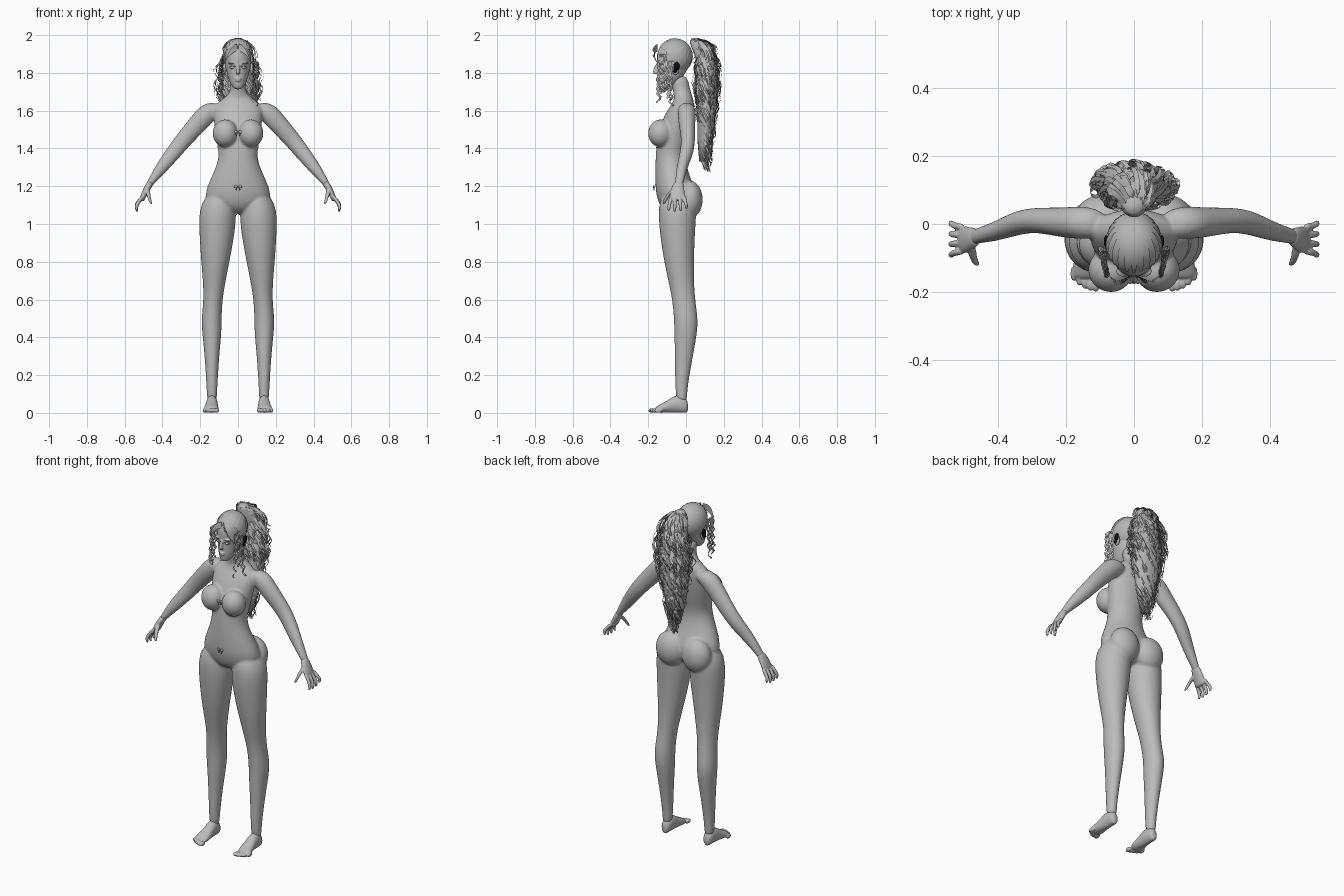
import bpy, bmesh, math, random
from mathutils import Vector, Matrix

random.seed(4)
cube = bpy.data.objects.get("Cube")
if cube:
    bpy.data.objects.remove(cube)


def material(name, value):
    m = bpy.data.materials.new(name)
    m.use_nodes = True
    m.diffuse_color = (value, value, value, 1)
    m.node_tree.nodes["Principled BSDF"].inputs["Base Color"].default_value = m.diffuse_color
    return m


SKIN = material("body grey", 0.5)
HAIR = material("hair grey", 0.46)
BLACK = material("ear black", 0.004)
X, Y, Z = Vector((1, 0, 0)), Vector((0, 1, 0)), Vector((0, 0, 1))


def sweep(bm, rows, axis, side, sides=16):
    """Closed tube of ellipses; a row is x, y, z, radius along side, other radius."""
    v = axis.normalized().cross(side)
    rings = []
    for x, y, z, a, b in rows:
        turns = [math.tau * i / sides for i in range(sides)]
        rings.append([bm.verts.new(Vector((x, y, z)) + side * a * math.cos(t) + v * b * math.sin(t))
                      for t in turns])
    for low, high in zip(rings, rings[1:]):
        for i in range(sides):
            j = (i + 1) % sides
            bm.faces.new((low[i], low[j], high[j], high[i]))
    bm.faces.new(rings[0])
    bm.faces.new(rings[-1])


def stack(bm, rows, cx=0):
    """Upright loft; a row is height, half width, front y, back y, optional x offset."""
    sweep(bm, [(cx + (r[4] if len(r) > 4 else 0), (r[2] + r[3]) / 2, r[0], r[1], (r[3] - r[2]) / 2)
               for r in rows], Z, X)


def ball(bm, center, radii):
    bmesh.ops.create_uvsphere(bm, u_segments=20, v_segments=12, radius=1,
                              matrix=Matrix.Translation(center) @ Matrix.Diagonal((*radii, 1)))


def finish(name, bm, mat, voxel=0, smooth=4, closed=True):
    if closed:
        bmesh.ops.recalc_face_normals(bm, faces=bm.faces[:])
    for f in bm.faces:
        f.smooth = True
    mesh = bpy.data.meshes.new(name)
    bm.to_mesh(mesh)
    bm.free()
    mesh.materials.append(mat)
    ob = bpy.data.objects.new(name, mesh)
    bpy.context.collection.objects.link(ob)
    if voxel:
        ob.modifiers.new("round", "SUBSURF").levels = 2
        ob.modifiers["round"].render_levels = 2
        remesh = ob.modifiers.new("blend", "REMESH")
        remesh.mode, remesh.voxel_size, remesh.use_smooth_shade = "VOXEL", voxel, True
        relax = ob.modifiers.new("relax", "SMOOTH")
        relax.factor, relax.iterations = 0.5, smooth
    return ob


# Torso, neck, legs and arms, blended into one skin
bm = bmesh.new()
stack(bm, [(1.05, .09, -.11, .02), (1.12, .185, -.155, .06), (1.2, .168, -.165, .045),
           (1.28, .127, -.165, .01), (1.36, .1, -.162, 0), (1.42, .113, -.158, .015),
           (1.5, .125, -.145, .035), (1.58, .135, -.115, .045), (1.63, .13, -.08, .045),
           (1.66, .085, -.062, .04), (1.69, .046, -.068, .03), (1.73, .04, -.075, .018),
           (1.79, .04, -.09, .01)])
arm = [(.09, 0, 1.625, .04, .035), (.15, .005, 1.6, .05, .056), (.2, .003, 1.545, .046, .053),
       (.285, .013, 1.45, .037, .046), (.34, .005, 1.38, .037, .042), (.4, -.02, 1.305, .03, .035),
       (.46, -.035, 1.225, .024, .02), (.48, -.04, 1.19, .022, .015)]
leg = [(.05, .027, -.05, .008), (.12, .028, -.058, .005), (.3, .039, -.06, .038),
       (.42, .052, -.063, .06), (.5, .055, -.065, .066, .003), (.62, .049, -.075, .045, -.008),
       (.8, .077, -.12, .042, -.018), (1, .102, -.147, .052, -.03), (1.1, .096, -.147, .06, -.03),
       (1.18, .06, -.12, .04, -.05)]
for s in (1, -1):
    stack(bm, [(*r[:4], s * (r[4] if len(r) > 4 else 0)) for r in leg], s * .138)
    sweep(bm, [(s * r[0], *r[1:]) for r in arm], Vector((.65 * s, 0, -.75)), Y)
    ball(bm, (s * .068, -.135, 1.48), (.068, .067, .074))
    ball(bm, (s * .085, .02, 1.13), (.09, .07, .1))
body = finish("body", bm, SKIN, .007, 6)

# Hands and feet
for s, label in ((1, "left"), (-1, "right")):
    bm = bmesh.new()
    down = Vector((.35 * s, 0, -.94))
    sweep(bm, [(s * .458, -.037, 1.23, .024, .019), (s * .483, -.045, 1.185, .037, .018),
               (s * .505, -.047, 1.14, .042, .015), (s * .51, -.047, 1.12, .034, .011)], down, Y)
    for i in range(4):
        y = -.082 + .025 * i
        drop = (.004, 0, .003, .014)[i]
        spread = y + .25 * (y + .045)
        sweep(bm, [(s * .502, y, 1.15, .01, .011), (s * .525, y, 1.12, .0105, .011),
                   (s * .54, spread, 1.092 + drop, .0095, .01),
                   (s * .535, spread, 1.062 + drop, .008, .008)], down, Y, 10)
    sweep(bm, [(s * .478, -.06, 1.19, .014, .015), (s * .475, -.092, 1.155, .013, .013),
               (s * .467, -.11, 1.128, .011, .011), (s * .46, -.12, 1.103, .008, .008)], down, Y, 10)
    finish(label + "_hand", bm, SKIN, .004, 2)

    bm = bmesh.new()
    sweep(bm, [(s * x, y, z, a, z) for x, y, z, a in
               ((.138, .012, .03, .018), (.138, -.01, .044, .029), (.138, -.05, .05, .031),
                (.139, -.09, .036, .034), (.142, -.13, .024, .04), (.144, -.165, .016, .04))], -Y, X)
    for i in range(5):
        ball(bm, (s * (.112 + .0165 * i), -.178 + .004 * i * i * .5, .0125),
             (.012 if i == 0 else .009, .022, .0125))
    finish(label + "_foot", bm, SKIN, .004, 2)

# Head with nose, brow, lips and ears
bm = bmesh.new()
stack(bm, [(1.712, .018, -.145, -.1), (1.732, .036, -.153, -.06), (1.77, .053, -.155, -.02),
           (1.81, .062, -.154, .005), (1.85, .069, -.156, .018), (1.89, .072, -.158, .022),
           (1.93, .066, -.147, .018), (1.96, .045, -.115, 0), (1.973, .02, -.08, -.03)])
sweep(bm, [(0, -.15, 1.85, .008, .01), (0, -.158, 1.825, .008, .012),
           (0, -.164, 1.802, .012, .014), (0, -.158, 1.793, .012, .01)], -Z, X)
ball(bm, (0, -.151, 1.769), (.019, .01, .005))
ball(bm, (0, -.151, 1.76), (.016, .01, .006))
for s in (1, -1):
    ball(bm, (s * .03, -.139, 1.852), (.024, .017, .006))
    ball(bm, (s * .073, -.055, 1.82), (.009, .02, .032))
finish("head", bm, SKIN, .0035, 2)

# Eyes, lids and ear pieces
for s, label in ((1, "left"), (-1, "right")):
    bm = bmesh.new()
    ball(bm, (s * .029, -.138, 1.829), (.016, .013, .008))
    finish(label + "_eye", bm, SKIN)
    bm = bmesh.new()
    sweep(bm, [(s * (.013 + .008 * i), -.151 + .0025 * i, 1.832 + .006 * math.sin(i * .8),
                .003, .0025) for i in range(5)], X, Y, 8)
    finish(label + "_upper_lid", bm, SKIN)
    bm = bmesh.new()
    ball(bm, (s * .082, -.05, 1.835), (.007, .017, .022))
    ball(bm, (s * .082, -.058, 1.81), (.006, .01, .012))
    finish(label + "_ear_piece", bm, BLACK)


# Underwear hems, as thin bands laid on the skin
def band(name, center, rx, ry, tilt=0):
    bm = bmesh.new()
    n = 64
    rings = [[bm.verts.new(Vector(center) + Vector((rx * math.cos(t), ry * math.sin(t),
              tilt * math.cos(t) + h))) for t in (math.tau * i / n for i in range(n))]
             for h in (-.003, .003)]
    for i in range(n):
        j = (i + 1) % n
        bm.faces.new((rings[0][i], rings[0][j], rings[1][j], rings[1][i]))
    wrap = finish(name, bm, SKIN).modifiers.new("lay on skin", "SHRINKWRAP")
    wrap.target, wrap.offset, wrap.wrap_mode = body, .002, "ABOVE_SURFACE"


band("waist_hem", (0, -.06, 1.205), .17, .11)
band("bust_hem", (0, -.07, 1.405), .115, .09)
for s, label in ((1, "left"), (-1, "right")):
    band(label + "_leg_hem", (s * .11, -.045, 1.085), .1, .1, s * .03)

# Bows
for name, y, z in (("waist_bow", -.17, 1.195), ("bust_bow", -.172, 1.485)):
    bm = bmesh.new()
    ball(bm, (0, y, z), (.005, .005, .005))
    for s in (1, -1):
        ball(bm, (s * .012, y, z + .003), (.009, .004, .008))
        ball(bm, (s * .008, y, z - .011), (.004, .003, .008))
    finish(name, bm, SKIN)

# Hair cap, trimmed along the hairline
bm = bmesh.new()
bmesh.ops.create_uvsphere(bm, u_segments=48, v_segments=32, radius=1,
                          matrix=Matrix.Translation((0, -.06, 1.885)) @ Matrix.Diagonal((.081, .093, .095, 1)))
bmesh.ops.delete(bm, geom=[v for v in bm.verts if v.co.z < 1.935 - (v.co.y + .14) * 1.25], context="VERTS")
finish("hair_cap", bm, HAIR, closed=False)


def ribbon(bm, points, widths):
    """Flat strand along points, with a width vector at each."""
    pairs = [(bm.verts.new(p - w), bm.verts.new(p + w)) for p, w in zip(points, widths)]
    for (a, b), (c, d) in zip(pairs, pairs[1:]):
        bm.faces.new((a, b, d, c))


# Combed strands running from the hairline back to the tie
bm = bmesh.new()
middle, tie = Vector((0, -.06, 1.885)), Vector((0, .02, 1.962))
for k in range(22):
    a = math.tau * k / 22
    start = Vector((.09 * math.sin(a), -.06 - .09 * math.cos(a), 1.885 + .055 * math.cos(a)))
    pts = []
    for i in range(10):
        d = (start.lerp(tie, i / 9) - middle).normalized()
        pts.append(middle + Vector((d.x * .084, d.y * .096, d.z * .098)))
    wide = (tie - start).cross(start - middle).normalized()
    ribbon(bm, pts, [wide * (.004 + .006 * math.sin(math.pi * i / 9)) for i in range(10)])
finish("combed_strands", bm, HAIR, closed=False)

# Ponytail core
bm = bmesh.new()
stack(bm, [(1.33, .025, .07, .11), (1.45, .06, .06, .14), (1.6, .09, .06, .16), (1.75, .095, .06, .165),
           (1.88, .07, .05, .15), (1.96, .04, .02, .1), (1.985, .02, .03, .07)])
finish("ponytail_core", bm, HAIR)

# Ponytail curls: strands that arch from the tie, spread, and spiral down
bm = bmesh.new()
for k in range(150):
    a, r = random.uniform(0, math.tau), random.uniform(.6, 1)
    length, phase = random.uniform(.3, .69), random.uniform(0, math.tau)
    side = Vector((math.cos(a), math.sin(a), 0))
    pts, wides = [], []
    for i in range(34):
        t = i / 33
        fall = length * t ** 1.3
        grow = min(1, t * 2.2) ** .7 * (1 - .85 * max(0, fall - .25) / .45)
        curl = phase + t * length * 55
        swing = .013 * min(1, t * 4)
        pts.append(Vector((side.x * r * .125 * grow + swing * math.cos(curl),
                           .03 + .08 * min(1, t * 4) + side.y * r * .068 * grow + swing * math.sin(curl),
                           1.965 + .03 * math.sin(math.pi * min(1, t * 3)) - fall)))
        wides.append((side.cross(Z) + .7 * Z * math.sin(curl)) * .009 * (1 - .7 * t))
    ribbon(bm, pts, wides)
finish("ponytail_curls", bm, HAIR, closed=False)

# Fringe swept from a centre part, and curls framing the face
bm = bmesh.new()
for s in (1, -1):
    for k in range(7):
        pts = []
        for i in range(12):
            t = i / 11
            pts.append(Vector((s * (.004 + (.06 + .005 * k) * t ** .8), -.15 - .028 * math.sin(math.pi * t * .8)
                               + .05 * t * t * k / 6, 1.945 - .004 * k - (.075 + .007 * k) * t ** 1.6)))
        ribbon(bm, pts, [Vector((s * .3, 0, 1)) * .007 * (1.1 - i / 11) for i in range(12)])
    for k in range(7):
        phase, length = random.uniform(0, math.tau), random.uniform(.17, .28)
        pts, wides = [], []
        for i in range(40):
            t = i / 39
            curl = phase + t * length * 130
            pts.append(Vector((s * (.076 + .003 * k * t) + .009 * t * math.cos(curl) + .004 * s,
                               -.145 + .011 * k + .01 * t * math.sin(curl), 1.9 - length * t)))
            wides.append(Vector((-math.sin(curl) * .4, 1, .4 * math.cos(curl))) * .005)
        ribbon(bm, pts, wides)
finish("fringe_and_face_curls", bm, HAIR, closed=False)
